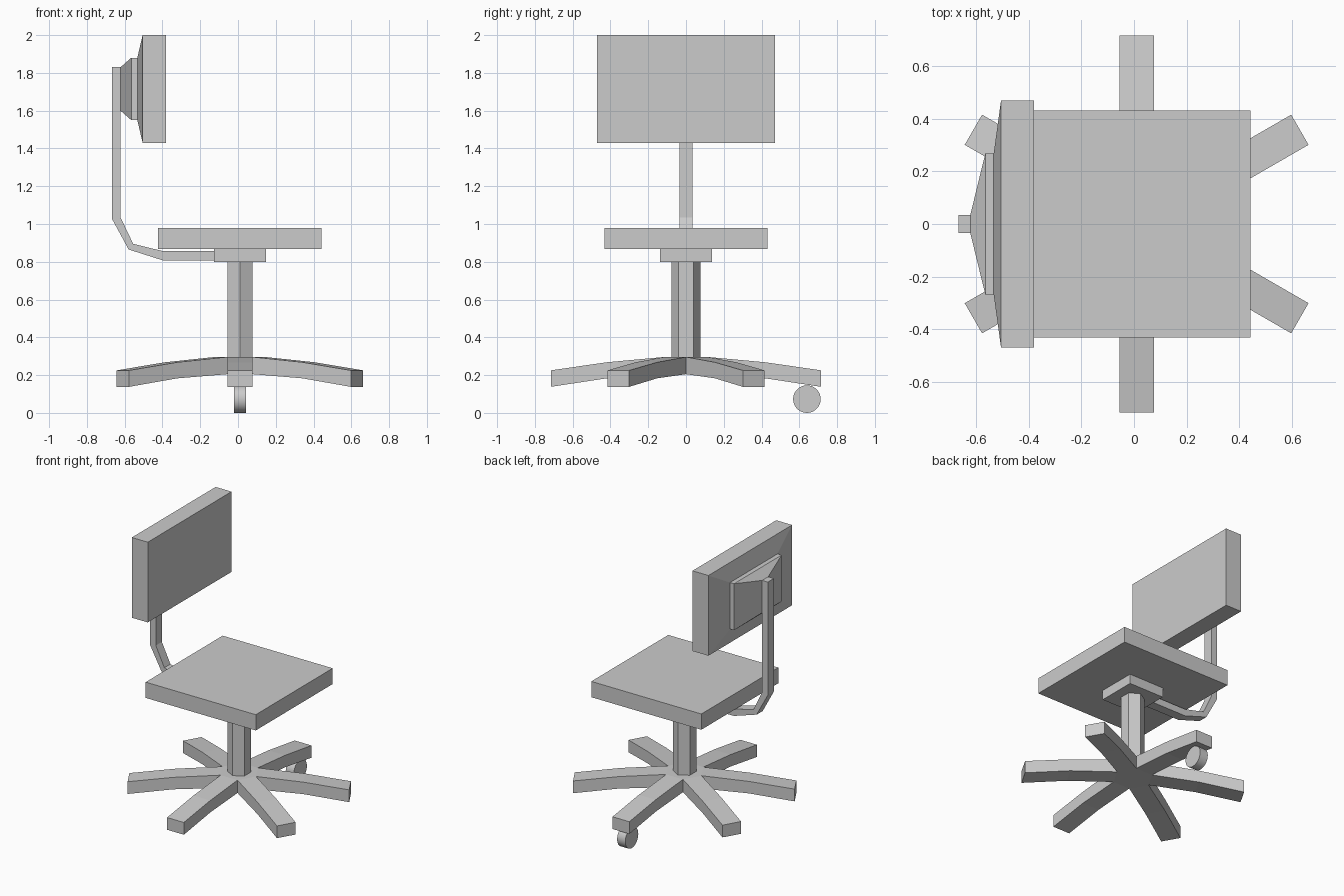
import bpy, bmesh, math

if "Cube" in bpy.data.objects:
    bpy.data.objects.remove(bpy.data.objects["Cube"])

CX = 0.01  # the base and seat sit slightly off the bounding-box centre


def make_object(name, bm):
    bmesh.ops.remove_doubles(bm, verts=bm.verts, dist=0.0005)
    bmesh.ops.recalc_face_normals(bm, faces=bm.faces)
    me = bpy.data.meshes.new(name)
    bm.to_mesh(me)
    bm.free()
    ob = bpy.data.objects.new(name, me)
    bpy.context.collection.objects.link(ob)
    return ob


def bridge(bm, a, b):
    n = len(a)
    for i in range(n):
        j = (i + 1) % n
        bm.faces.new((a[i], a[j], b[j], b[i]))


def loft(name, rings):
    """Closed skin through a series of matching rings."""
    bm = bmesh.new()
    vs = [[bm.verts.new(p) for p in r] for r in rings]
    for a, b in zip(vs, vs[1:]):
        bridge(bm, a, b)
    bm.faces.new(vs[0])
    bm.faces.new(vs[-1])
    return make_object(name, bm)


def rect_x(x, hy, z0, z1):
    return [(x, -hy, z0), (x, hy, z0), (x, hy, z1), (x, -hy, z1)]


def box(name, x0, x1, hy, z0, z1):
    return loft(name, [rect_x(x0, hy, z0, z1), rect_x(x1, hy, z0, z1)])


# Six-armed star base with gently drooping arms
HALF = 0.066
ROOT = HALF / math.tan(math.radians(30))
stations = [(ROOT, 0.205, 0.296), (0.42, 0.183, 0.268), (0.716, 0.138, 0.225)]
bm = bmesh.new()
for k in range(6):
    a = math.radians(30 + 60 * k)
    c, s = math.cos(a), math.sin(a)

    def pt(r, w, z):
        return bm.verts.new((CX + r * c - w * s, r * s + w * c, z))

    rings = [[pt(r, -HALF, lo), pt(r, HALF, lo), pt(r, HALF, hi), pt(r, -HALF, hi)]
             for r, lo, hi in stations]
    for p, q in zip(rings, rings[1:]):
        bridge(bm, p, q)
    bm.faces.new(rings[-1])
    bm.faces.new((rings[0][0], rings[0][1], pt(0, 0, 0.205)))
    bm.faces.new((rings[0][2], rings[0][3], pt(0, 0, 0.296)))
make_object("star_base", bm)

# Hexagonal column
loft("column", [[(CX + 0.077 * math.cos(math.radians(30 + 60 * k)),
                  0.077 * math.sin(math.radians(30 + 60 * k)), z) for k in range(6)]
                for z in (0.29, 0.80)])

# Single caster wheel under the rear arm
bpy.ops.mesh.primitive_cylinder_add(vertices=32, radius=0.073, depth=0.064,
                                    location=(CX, 0.64, 0.073),
                                    rotation=(0, math.pi / 2, 0))
bpy.context.object.name = "caster_wheel"
bpy.ops.object.shade_smooth_by_angle(angle=math.radians(30))

# Seat and its mounting plate
box("seat_plate", -0.127, 0.148, 0.137, 0.80, 0.868)
box("seat", -0.423, 0.442, 0.432, 0.868, 0.98)

# Bent support bar: outer and inner (x, z) edges of the bend
outer = [(-0.667, 1.83), (-0.667, 1.027), (-0.579, 0.865), (-0.40, 0.808), (-0.12, 0.808)]
inner = [(-0.622, 1.83), (-0.622, 1.035), (-0.555, 0.895), (-0.40, 0.857), (-0.12, 0.857)]
loft("support_bar", [[(o[0], -0.034, o[1]), (o[0], 0.034, o[1]),
                      (i[0], 0.034, i[1]), (i[0], -0.034, i[1])]
                     for o, i in zip(outer, inner)])

# Backrest cushion, stepping down through its tapered rear bracket to the bar
loft("backrest", [rect_x(-0.38, 0.47, 1.43, 2.0),
                  rect_x(-0.505, 0.47, 1.43, 2.0),
                  rect_x(-0.533, 0.267, 1.55, 1.88),
                  rect_x(-0.565, 0.267, 1.55, 1.88),
                  rect_x(-0.622, 0.034, 1.60, 1.83)])
